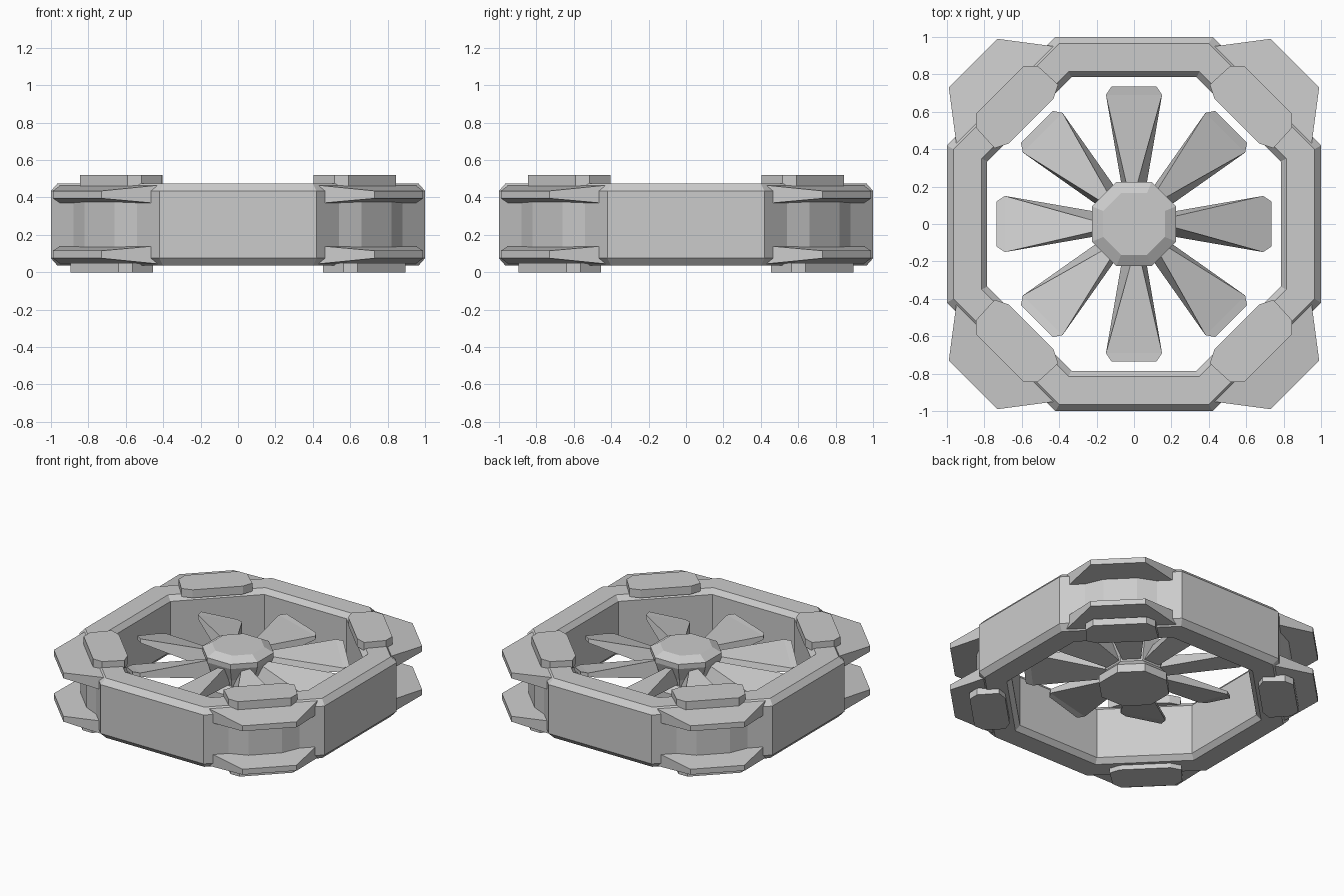
import bpy, bmesh, math
from mathutils import Matrix

cube = bpy.data.objects.get("Cube")
if cube:
    bpy.data.objects.remove(cube)

grey = bpy.data.materials.new("metal_grey")
grey.use_nodes = True
COLOUR = (0.6, 0.6, 0.6, 1)
grey.diffuse_color = COLOUR
grey.node_tree.nodes["Principled BSDF"].inputs["Base Color"].default_value = COLOUR
MID = 0.255  # mid height of the frame


def loft(name, loops, angle=0, closed=False):
    """Skin equal-length loops; cap the ends, or join last to first."""
    bm = bmesh.new()
    rings = [[bm.verts.new(p) for p in loop] for loop in loops]
    pairs = list(zip(rings, rings[1:]))
    if closed:
        pairs.append((rings[-1], rings[0]))
    else:
        bm.faces.new(rings[0])
        bm.faces.new(rings[-1])
    for a, b in pairs:
        for i in range(len(a)):
            j = (i + 1) % len(a)
            bm.faces.new((a[i], a[j], b[j], b[i]))
    bm.transform(Matrix.Rotation(angle, 4, 'Z'))
    bmesh.ops.recalc_face_normals(bm, faces=bm.faces)
    mesh = bpy.data.meshes.new(name)
    bm.to_mesh(mesh)
    bm.free()
    mesh.materials.append(grey)
    obj = bpy.data.objects.new(name, mesh)
    bpy.context.collection.objects.link(obj)
    return obj


def octagon(half_edge, apothem, z):
    a, b = half_edge, apothem
    pts = [(a, b), (b, a), (b, -a), (a, -b), (-a, -b), (-b, -a), (-b, a), (-a, b)]
    return [(x, y, z) for x, y in pts]


def mirrored(half):
    """Complete a corner outline across its diagonal."""
    return half + [(y, x) for x, y in reversed(half)]


def level(outline, z, shift=0):
    return [(x + shift, y + shift, z) for x, y in outline]


# Octagonal frame with chamfered rims
loft("frame", [
    octagon(0.42, 1.0, 0.075), octagon(0.42, 1.0, 0.435),
    octagon(0.40, 0.965, 0.475), octagon(0.35, 0.815, 0.475),
    octagon(0.335, 0.785, 0.44), octagon(0.335, 0.785, 0.07),
    octagon(0.35, 0.815, 0.035), octagon(0.40, 0.965, 0.035)], closed=True)

# Corner walls, flanges and plates
wall = mirrored([(0.44, 0.92), (0.52, 0.89), (0.66, 0.82)])
flange = mirrored([(0.43, 0.95), (0.73, 0.99)])
plate = [(0.405, 0.745), (0.515, 0.845), (0.59, 0.845), (0.845, 0.59),
         (0.845, 0.515), (0.745, 0.405), (0.67, 0.43), (0.43, 0.67)]


def flange_level(inner, outer):
    return [(x, y, z) for (x, y), z in zip(flange, (inner, outer, outer, inner))]


for k in range(4):
    turn = k * math.pi / 2
    loft(f"corner_wall_{k + 1}", [level(wall, 0.1), level(wall, 0.41)], turn)
    for side, s in (("upper", 1), ("lower", -1)):
        loft(f"{side}_flange_{k + 1}", [
            flange_level(MID + s * 0.113, MID + s * 0.14),
            flange_level(MID + s * 0.21, MID + s * 0.18)], turn)
    loft(f"top_plate_{k + 1}", [level(plate, 0.46), level(plate, 0.52)], turn)
    loft(f"bottom_plate_{k + 1}",
         [level(plate, 0, 0.05), level(plate, 0.05, 0.05)], turn)

# Hub with a chamfered cap, waist and base
loft("hub", [octagon(r * 0.42, r, z) for r, z in (
    (0.225, 0.13), (0.225, 0.19), (0.18, 0.24), (0.19, 0.29),
    (0.225, 0.39), (0.225, 0.425), (0.165, 0.46))])

# Eight pitched blades, thick at the root and thin at the tip
root = [(-0.03, 0.17, 0.38), (0.005, 0.17, 0.37), (0.06, 0.17, 0.25), (-0.06, 0.17, 0.25)]
wide = [(-0.15, 0.69, 0.375), (0.15, 0.69, 0.30), (0.15, 0.69, 0.275), (-0.15, 0.69, 0.345)]
tip = [(x * 0.8, 0.735, z) for x, y, z in wide]
for k in range(8):
    loft(f"blade_{k + 1}", [root, wide, tip], k * math.pi / 4)
